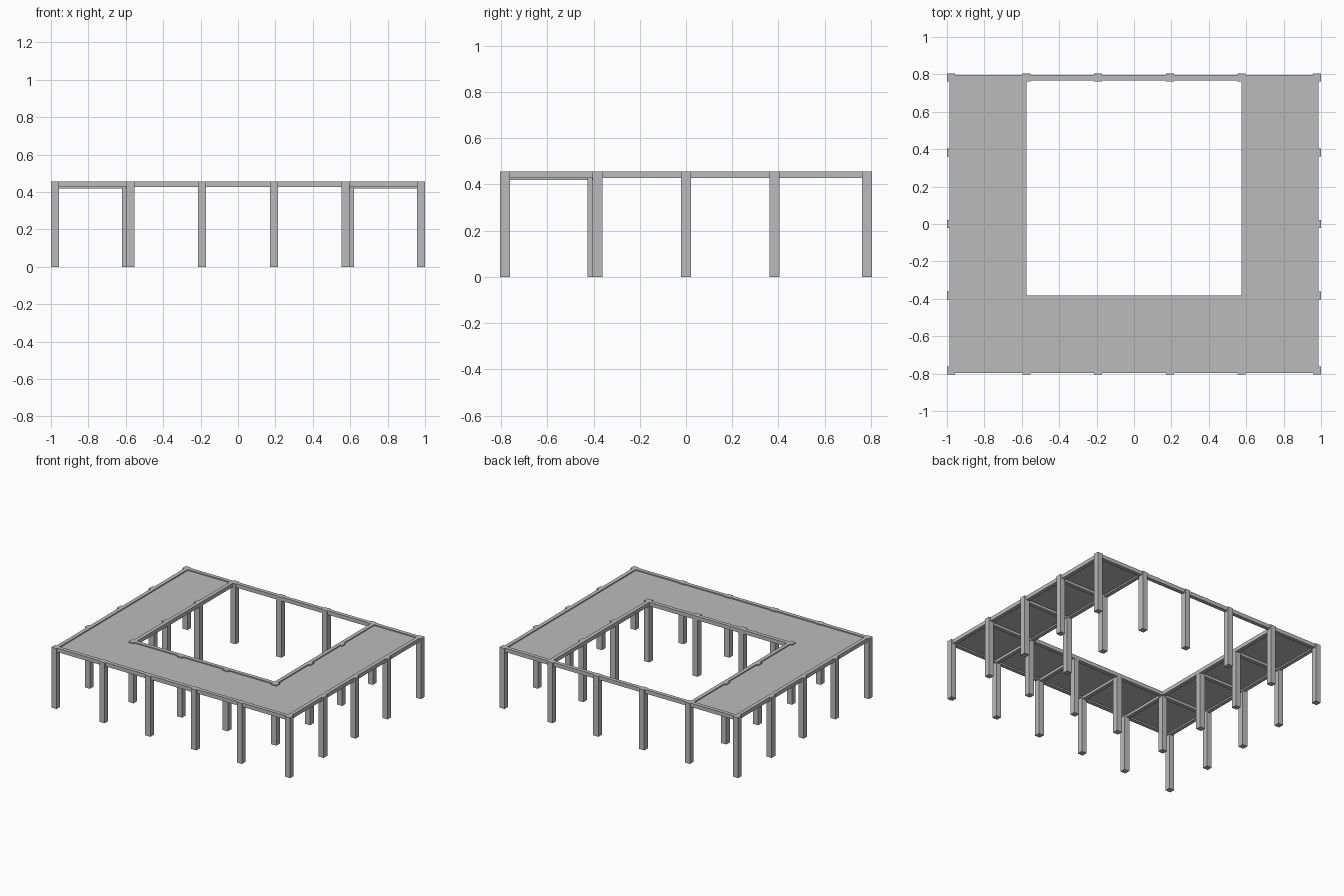
import bpy
import bmesh
from mathutils import Matrix, Vector

if "Cube" in bpy.data.objects:
    bpy.data.objects.remove(bpy.data.objects["Cube"], do_unlink=True)

concrete = bpy.data.materials.new("concrete grey")
concrete.use_nodes = True
GREY = (0.5, 0.5, 0.5, 1)
concrete.diffuse_color = GREY
concrete.node_tree.nodes["Principled BSDF"].inputs["Base Color"].default_value = GREY

TOP, COL, BEAM = 0.457, 0.043, 0.029      # frame height, column width, beam width
OX, OY = 0.9785, 0.783                    # outer column lines
IX, IY = 0.598, -0.405                    # inner column lines
XS = [-OX, -0.575, -0.192, 0.192, 0.575, OX]
YS = [-OY, -0.382, 0, 0.382, OY]
DECK = 0.449


def box(name, x, y, z):
    """Box from (min, max) ranges on each axis."""
    spans = [sorted(r) for r in (x, y, z)]
    size = Vector([b - a for a, b in spans])
    mid = Vector([(a + b) / 2 for a, b in spans])
    bm = bmesh.new()
    bmesh.ops.create_cube(bm, size=1, matrix=Matrix.Translation(mid) @ Matrix.Diagonal(size).to_4x4())
    mesh = bpy.data.meshes.new(name)
    bm.to_mesh(mesh)
    bm.free()
    mesh.materials.append(concrete)
    ob = bpy.data.objects.new(name, mesh)
    bpy.context.collection.objects.link(ob)
    return ob


def around(c, w):
    return (c - w / 2, c + w / 2)


def column(name, x, y):
    box(name, around(x, COL), around(y, COL), (0, TOP))


# Columns on the outer ring
for x in XS:
    column("front_column", x, -OY)
    column("back_column", x, OY)
for s in (-1, 1):
    for y in YS[1:-1]:
        column("side_column", s * OX, y)

# Columns around the courtyard
for x in (-IX, XS[2], XS[3], IX):
    column("inner_front_column", x, IY)
for s in (-1, 1):
    for y in YS[2:-1]:
        column("inner_side_column", s * IX, y)

# Edge beams
rim = (TOP - BEAM, TOP)
EX, EY = 0.971, 0.781                     # outer beam lines
CX, CY = 0.590, -0.397                    # courtyard beam lines
for name, y in (("front_beam", -EY), ("back_beam", EY)):
    box(name, (-EX, EX), around(y, BEAM), rim)
box("inner_front_beam", (-CX, CX), around(CY, BEAM), rim)
for s in (-1, 1):
    box("side_beam", around(s * EX, BEAM), (-EY, EY), rim)
    box("inner_side_beam", around(s * CX, BEAM), (CY, EY), rim)

# Cross beams below the deck
low = (DECK - BEAM, DECK - 0.001)
for x in (-0.586, XS[2], XS[3], 0.586):
    box("front_cross_beam", around(x, BEAM), (-OY, IY), low)
for s in (-1, 1):
    for y in (-0.393, 0, YS[3]):
        box("side_cross_beam", (s * OX, s * IX), around(y, BEAM), low)

# Deck slabs around three sides
slab = (DECK - 0.01, DECK)
box("front_deck", (-EX, EX), (-EY, CY), slab)
for s in (-1, 1):
    box("side_deck", (s * EX, s * CX), (CY, EY), slab)
